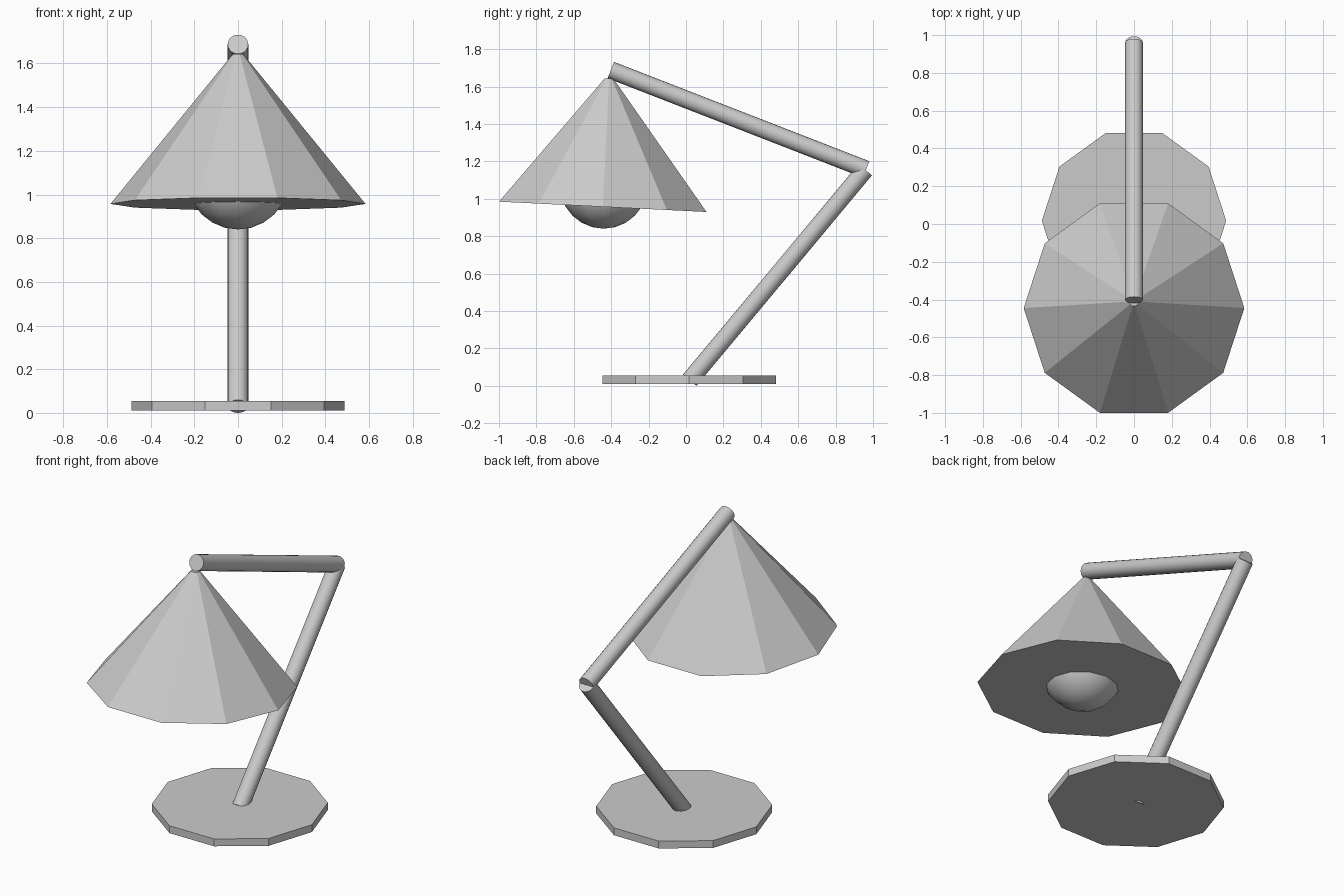
import bpy
import math
from mathutils import Vector

cube = bpy.data.objects.get("Cube")
if cube:
    bpy.data.objects.remove(cube, do_unlink=True)

GREY = (0.6, 0.6, 0.6, 1.0)
mat = bpy.data.materials.new("light grey")
mat.use_nodes = True
mat.diffuse_color = GREY
mat.node_tree.nodes["Principled BSDF"].inputs["Base Color"].default_value = GREY


def finish(name, angle):
    """Name the active part, colour it and smooth its gentle edges."""
    obj = bpy.context.object
    obj.name = name
    obj.data.materials.append(mat)
    bpy.ops.object.shade_smooth_by_angle(angle=math.radians(angle))
    return obj


def tapered(name, start, end, r1, r2, sides, angle, spin=0.0):
    """Cylinder or cone from start to end; the axis lies in the x = 0 plane."""
    a, b = Vector(start), Vector(end)
    axis = b - a
    bpy.ops.mesh.primitive_cone_add(vertices=sides, radius1=r1, radius2=r2,
                                    depth=axis.length, location=(a + b) / 2)
    obj = finish(name, angle)
    # Turn the profile about its own axis, then lean the whole part
    for v in obj.data.vertices:
        x, y = v.co.x, v.co.y
        v.co.x = x * math.cos(spin) - y * math.sin(spin)
        v.co.y = x * math.sin(spin) + y * math.cos(spin)
    obj.rotation_euler.x = -math.atan2(axis.y, axis.z)
    return obj


quarter = math.pi / 2

# Ten-sided base plate
tapered("base", (0, 0.017, 0.01), (0, 0.017, 0.055), 0.488, 0.488, 10, 30, quarter)

# Two round arms meeting at the elbow
tapered("lower_arm", (0, 0.02, 0.03), (0, 0.958, 1.155), 0.047, 0.047, 20, 40)
tapered("upper_arm", (0, 0.963, 1.157), (0, -0.402, 1.688), 0.047, 0.047, 20, 40)

# Closed, slightly tilted ten-sided shade
tapered("shade", (0, -0.445, 0.957), (0, -0.411, 1.642), 0.584, 0.025, 10, 20, quarter)

# Bulb showing below the shade
bpy.ops.mesh.primitive_uv_sphere_add(segments=12, ring_count=12, radius=0.235,
                                     location=(0, -0.44, 1.075))
finish("bulb", 60)
